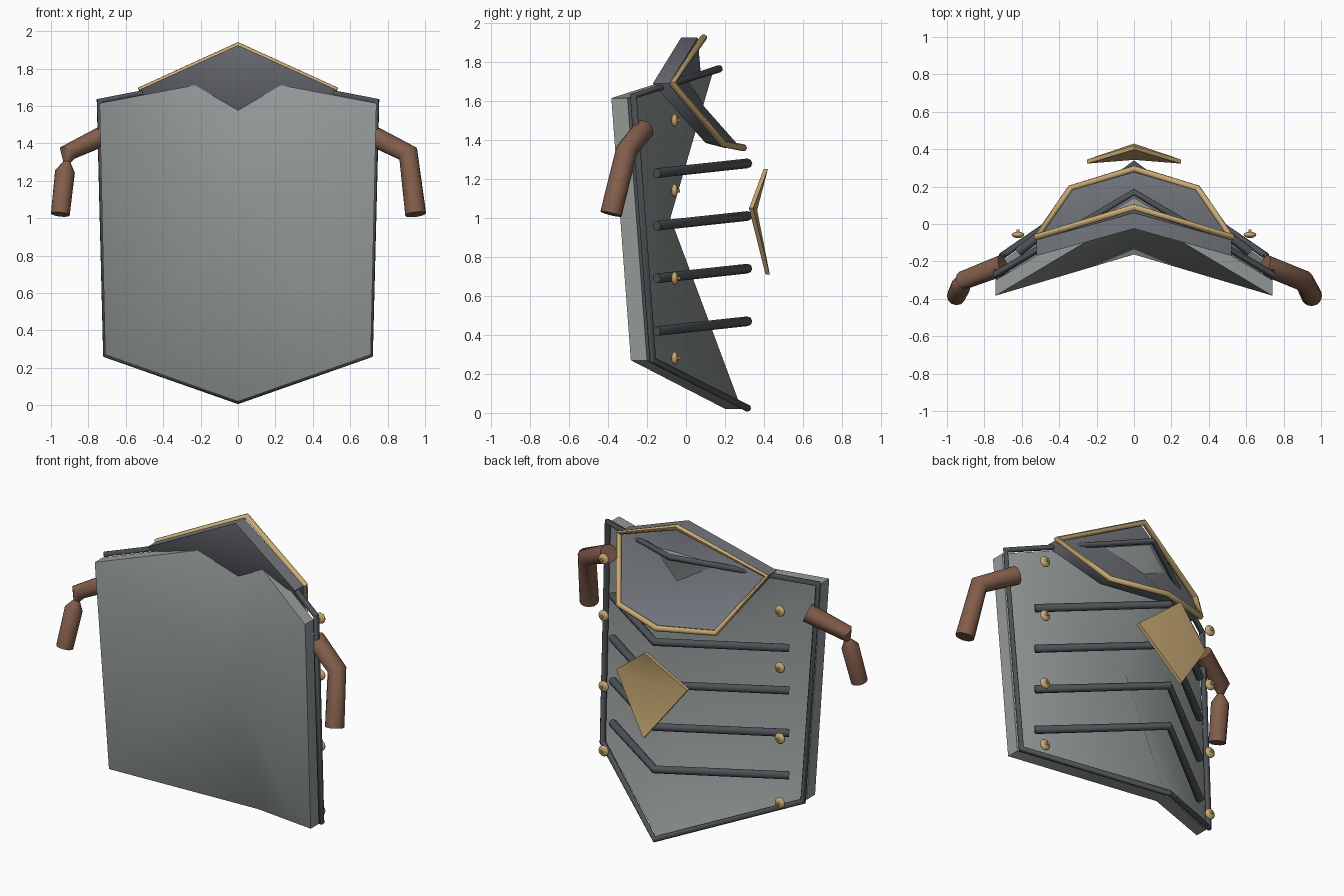
import bpy, bmesh, math

cube = bpy.data.objects.get("Cube")
if cube:
    bpy.data.objects.remove(cube, do_unlink=True)


def material(name, rgb):
    m = bpy.data.materials.new(name)
    m.use_nodes = True
    m.diffuse_color = (*rgb, 1)
    m.node_tree.nodes["Principled BSDF"].inputs["Base Color"].default_value = (*rgb, 1)
    return m


STEEL = material("pale_steel", (0.30, 0.33, 0.325))
BLUE = material("blue_steel", (0.17, 0.18, 0.205))
DARK = material("dark_steel", (0.075, 0.085, 0.095))
GOLD = material("gold", (0.58, 0.40, 0.17))
LEATHER = material("brown_leather", (0.22, 0.11, 0.07))


def smooth(obj, angle):
    bpy.ops.object.select_all(action='DESELECT')
    obj.select_set(True)
    bpy.context.view_layer.objects.active = obj
    bpy.ops.object.shade_smooth_by_angle(angle=math.radians(angle))


def rod(name, points, radius, mat, closed=False, scales=None, res=2):
    """Round bar along a path, turned into a mesh."""
    curve = bpy.data.curves.new(name, 'CURVE')
    curve.dimensions = '3D'
    curve.bevel_depth = radius
    curve.bevel_resolution = res
    curve.use_fill_caps = True
    spline = curve.splines.new('POLY')
    spline.points.add(len(points) - 1)
    for i, p in enumerate(points):
        spline.points[i].co = (*p, 1)
        spline.points[i].radius = scales[i] if scales else 1
    spline.use_cyclic_u = closed
    curve.materials.append(mat)
    obj = bpy.data.objects.new(name, curve)
    bpy.context.collection.objects.link(obj)
    bpy.ops.object.select_all(action='DESELECT')
    obj.select_set(True)
    bpy.context.view_layer.objects.active = obj
    bpy.ops.object.convert(target='MESH')
    smooth(obj, 50)


def mirror_loop(top, side, bottom):
    """Closed symmetric outline from its top, +x side and bottom points."""
    return [top] + side + [bottom] + [(-x, y, z) for x, y, z in reversed(side)]


def fan_slab(name, outline, centre, depth, mat):
    """Dished plate: triangles fan out from a centre point, thickened forward."""
    bm = bmesh.new()
    n = len(outline)
    layers = []
    for offset in (0, depth):
        ring = [bm.verts.new((x, y - offset, z)) for x, y, z in outline]
        hub = bm.verts.new((centre[0], centre[1] - offset, centre[2]))
        for i in range(n):
            bm.faces.new((ring[i], ring[(i + 1) % n], hub))
        layers.append(ring)
    back, front = layers
    for i in range(n):
        k = (i + 1) % n
        bm.faces.new((back[i], back[k], front[k], front[i]))
    bmesh.ops.recalc_face_normals(bm, faces=bm.faces)
    mesh = bpy.data.meshes.new(name)
    bm.to_mesh(mesh)
    bm.free()
    mesh.materials.append(mat)
    obj = bpy.data.objects.new(name, mesh)
    bpy.context.collection.objects.link(obj)
    smooth(obj, 58)


# Main plate, dished forward in the middle
fan_slab("main_plate",
         mirror_loop((0, 0.14, 1.755), [(0.74, -0.30, 1.615), (0.71, -0.20, 0.27)],
                     (0, 0.285, 0.02)),
         (0, -0.08, 1.0), 0.083, STEEL)

# Dark rim behind the plate
rod("plate_rim", mirror_loop((0, 0.17, 1.765), [(0.74, -0.27, 1.625), (0.705, -0.17, 0.27)],
                             (0, 0.315, 0.025)), 0.019, DARK, True)

# Four bent ribs across the back
for i in range(4):
    z = 1.28 - 0.27 * i
    rod(f"back_rib_{i + 1}", [(-0.62, -0.15, z - 0.05), (0, 0.315, z), (0.62, -0.15, z - 0.05)],
        0.025, DARK)

# Dished collar and its gold border
fan_slab("collar",
         mirror_loop((0, 0.06, 1.925), [(0.52, -0.085, 1.69), (0.34, 0.185, 1.385)],
                     (0, 0.28, 1.36)),
         (0, 0.09, 1.575), 0.085, BLUE)
rod("collar_border", mirror_loop((0, 0.09, 1.925), [(0.52, -0.07, 1.69), (0.34, 0.19, 1.38)],
                                 (0, 0.295, 1.36)), 0.018, GOLD, True)

# Floating kite badge
fan_slab("back_badge", mirror_loop((0, 0.42, 1.25), [(0.25, 0.345, 1.05)], (0, 0.43, 0.71)),
         (0, 0.365, 1.04), 0.022, GOLD)

# Gold studs with a small nub
for side, label in ((1, "left"), (-1, "right")):
    for i, z in enumerate((1.5, 1.14, 0.69, 0.28)):
        bpy.ops.mesh.primitive_uv_sphere_add(segments=16, ring_count=8, radius=0.034,
                                             location=(side * 0.62, -0.058, z))
        stud = bpy.context.object
        stud.name = f"{label}_stud_{i + 1}"
        stud.scale.y = 0.5
        stud.data.materials.append(GOLD)
        smooth(stud, 60)
        rod(f"{label}_stud_nub_{i + 1}", [(side * 0.62, -0.06, z), (side * 0.62, -0.03, z)],
            0.009, GOLD)

# Leather arm straps; the right one is pinched at the bend
rod("left_strap", [(0.70, -0.22, 1.45), (0.91, -0.305, 1.345), (0.95, -0.385, 1.02)],
    0.056, LEATHER, res=4)
rod("right_strap", [(-0.70, -0.22, 1.45), (-0.91, -0.30, 1.35), (-0.915, -0.315, 1.30),
                    (-0.925, -0.33, 1.25), (-0.95, -0.385, 1.02)],
    0.056, LEATHER, scales=[1, 0.9, 0.35, 0.95, 0.9], res=4)
